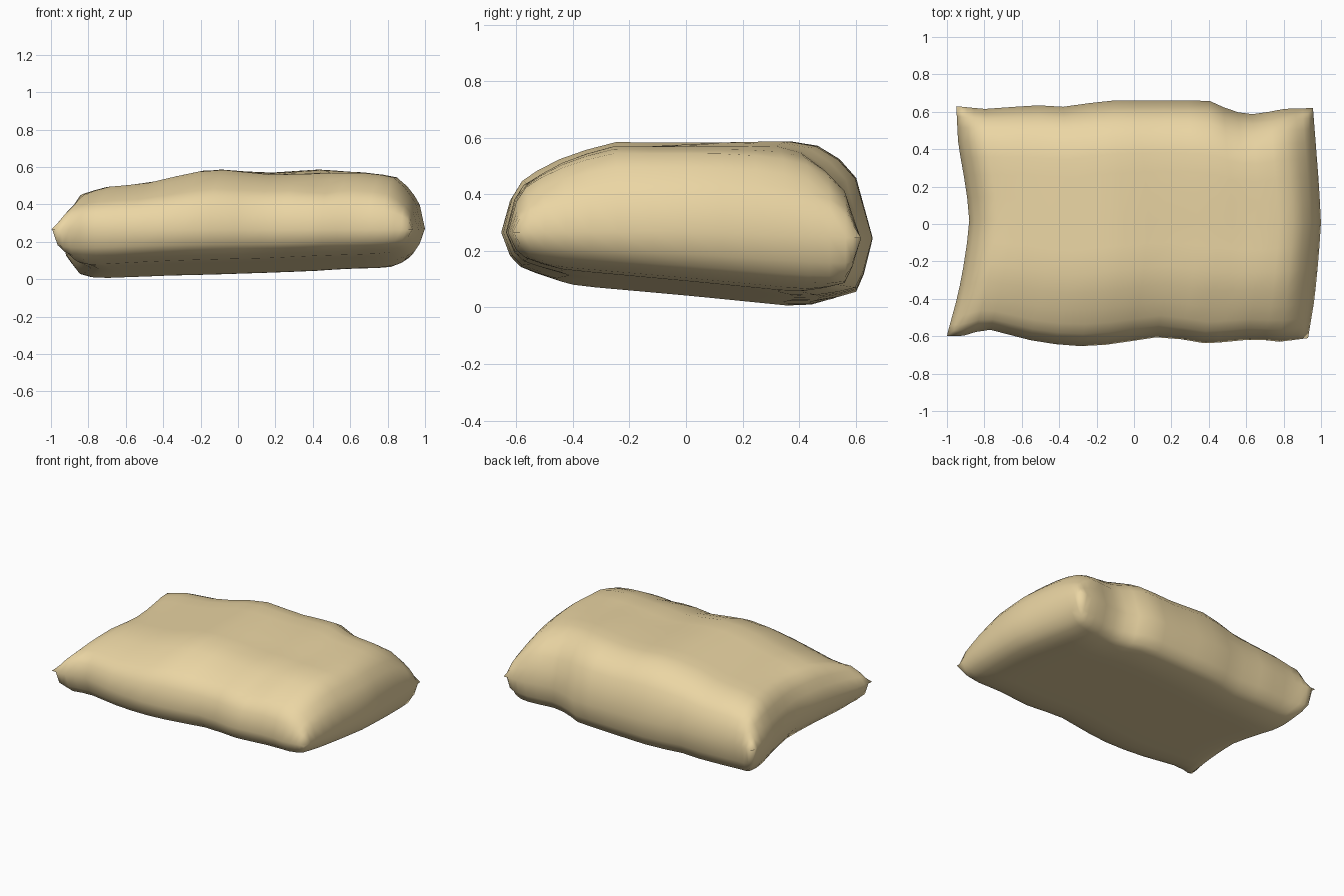
import bpy, bmesh, math

if "Cube" in bpy.data.objects:
    bpy.data.objects.remove(bpy.data.objects["Cube"])


def interp(table, x):
    """Piecewise-linear lookup in a short (position, value) profile."""
    if x <= table[0][0]:
        return table[0][1]
    for (a, p), (b, q) in zip(table, table[1:]):
        if x <= b:
            return p + (q - p) * (x - a) / (b - a)
    return table[-1][1]


def lerp(a, b, t):
    return a + (b - a) * t


def bump(x, y, cx, cy, rx, ry):
    return math.exp(-((x - cx) / rx) ** 2 - ((y - cy) / ry) ** 2)


# Seam outline seen from above
FRONT = [(-1, -.6), (-.92, -.6), (-.79, -.56), (-.52, -.63), (-.32, -.655), (-.14, -.645),
         (.16, -.60), (.39, -.64), (.65, -.615), (.78, -.63), (.93, -.61)]
BACK = [(-.95, .63), (-.8, .615), (-.52, .635), (-.35, .625), (-.17, .66), (.4, .66),
        (.5, .615), (.58, .59), (.67, .585), (.78, .615), (.96, .62)]
LEFT = [(-.6, -1), (-.38, -.94), (-.17, -.9), (0, -.88), (.17, -.895), (.42, -.94), (.62, -.95)]
RIGHT = [(-.61, .93), (-.4, .965), (-.2, .985), (0, 1), (.2, .99), (.62, .957)]

# Crown height along the length
CROWN = [(-.8, .485), (-.5, .51), (-.33, .55), (-.14, .59), (.15, .568), (.45, .588),
         (.6, .575), (.85, .565)]

# Fullness by distance from each seam: upper and lower skin
UP = {"left": [(0, 0), (.04, .48), (.09, .86), (.2, 1)],
      "right": [(0, 0), (.03, .46), (.08, .72), (.15, .93), (.28, 1)],
      "front": [(0, 0), (.04, .5), (.1, .65), (.2, .82), (.36, 1)],
      "back": [(0, 0), (.06, .65), (.13, .86), (.22, 1)]}
LOW = {"left": [(0, 0), (.03, .55), (.1, .93), (.18, 1)],
       "right": [(0, 0), (.03, .5), (.06, .74), (.12, .92), (.2, 1)],
       "front": [(0, 0), (.03, .55), (.07, .82), (.2, 1)],
       "back": [(0, 0), (.03, .52), (.06, .82), (.22, 1)]}

S = [0, .015, .03, .05, .08, .12, .17, .23, .3, .37, .44, .51, .58, .65, .71, .75, .79, .83,
     .88, .92, .95, .97, .985, 1]
T = [0, .024, .05, .09, .15, .22, .3, .4, .5, .6, .7, .78, .85, .91, .955, .976, 1]


def skin_point(s, t, upper):
    y0 = lerp(-.605, .622, t)
    x = lerp(interp(LEFT, y0), interp(RIGHT, y0), s)
    y = lerp(interp(FRONT, x), interp(BACK, x), t)
    prof = UP if upper else LOW
    fx = interp(prof["left"], s * 1.9) * interp(prof["right"], (1 - s) * 1.9)
    fy = interp(prof["front"], t * 1.27) * interp(prof["back"], (1 - t) * 1.27)
    # Lower corners stay plump, upper corners pinch
    full = lerp(fx * fy, min(fx, fy), .1 if upper else .75)
    seam = .27 + .02 * (.5 - t) - .015 * abs(2 * t - 1)
    if upper:
        z = interp(CROWN, x)
        # Soft creases in the cloth
        z -= .035 * bump(x, y, .45, -.5, .09, .2) + .04 * bump(x, y, .62, .58, .12, .15)
        z -= .02 * bump(x, y, .35, -.15, .25, .25) + .05 * bump(x, y, .9, .5, .15, .2)
    else:
        z = max(.002, .047 + .036 * x - .095 * (y - .2))
    return x, y, lerp(seam, z, full)


# Sack: two skins joined along the seam
bm = bmesh.new()
ns, nt = len(S), len(T)
grids = []
for upper in (True, False):
    grid = {}
    for i, s in enumerate(S):
        for j, t in enumerate(T):
            edge = i in (0, ns - 1) or j in (0, nt - 1)
            if edge and not upper:
                grid[i, j] = grids[0][i, j]
            else:
                grid[i, j] = bm.verts.new(skin_point(s, t, upper))
    grids.append(grid)
    for i in range(ns - 1):
        for j in range(nt - 1):
            quad = [grid[i, j], grid[i + 1, j], grid[i + 1, j + 1], grid[i, j + 1]]
            bm.faces.new(quad if upper else quad[::-1])
bmesh.ops.recalc_face_normals(bm, faces=bm.faces)

mesh = bpy.data.meshes.new("stuffed_sack")
bm.to_mesh(mesh)
bm.free()
for p in mesh.polygons:
    p.use_smooth = True
sack = bpy.data.objects.new("stuffed_sack", mesh)
bpy.context.collection.objects.link(sack)

cloth = bpy.data.materials.new("tan_cloth")
cloth.diffuse_color = (.83, .67, .37, 1)
cloth.use_nodes = True
cloth.node_tree.nodes["Principled BSDF"].inputs["Base Color"].default_value = cloth.diffuse_color
mesh.materials.append(cloth)
